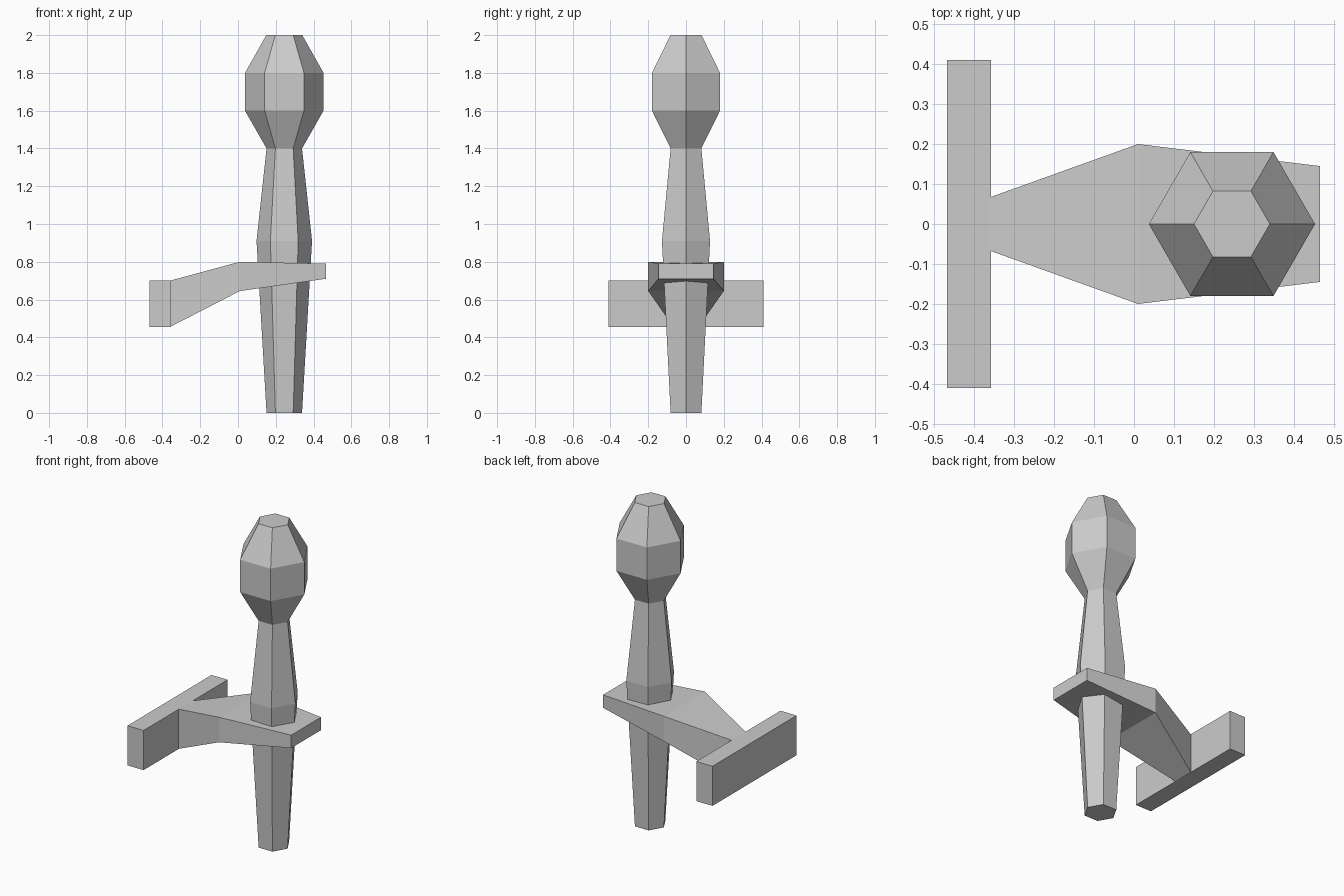
import bpy
import bmesh
from math import cos, sin, tau

cube = bpy.data.objects.get("Cube")
if cube:
    bpy.data.objects.remove(cube, do_unlink=True)

grey = bpy.data.materials.new("plain_grey")
grey.use_nodes = True
colour = (0.6, 0.6, 0.6, 1)
grey.diffuse_color = colour
grey.node_tree.nodes["Principled BSDF"].inputs["Base Color"].default_value = colour


def loft(name, rings):
    """Skin a list of equal-length point rings and cap both ends."""
    bm = bmesh.new()
    loops = [[bm.verts.new(p) for p in ring] for ring in rings]
    n = len(loops[0])
    for a, b in zip(loops, loops[1:]):
        for i in range(n):
            j = (i + 1) % n
            bm.faces.new((a[i], a[j], b[j], b[i]))
    bm.faces.new(loops[0])
    bm.faces.new(loops[-1])
    bmesh.ops.recalc_face_normals(bm, faces=bm.faces)
    mesh = bpy.data.meshes.new(name)
    bm.to_mesh(mesh)
    bm.free()
    mesh.materials.append(grey)
    obj = bpy.data.objects.new(name, mesh)
    bpy.context.collection.objects.link(obj)
    return obj


def hexagon(radius, z, centre_x=0.245):
    return [(centre_x + radius * cos(tau * i / 6), radius * sin(tau * i / 6), z)
            for i in range(6)]


def section(x, half_width, bottom, top):
    return [(x, -half_width, bottom), (x, half_width, bottom),
            (x, half_width, top), (x, -half_width, top)]


# Six-sided pin: tapered shaft, neck and bulbous grip
loft("tapered_pin", [hexagon(r, z) for r, z in (
    (0.094, 0), (0.147, 0.91), (0.094, 1.4),
    (0.208, 1.6), (0.208, 1.8), (0.095, 2.0))])

# Bent plate that narrows towards the crossbar
loft("bracket_plate", [
    section(-0.36, 0.067, 0.455, 0.70),
    section(0.01, 0.20, 0.645, 0.80),
    section(0.465, 0.145, 0.71, 0.79)])

# Crossbar at the narrow end
loft("crossbar", [
    section(-0.468, 0.41, 0.455, 0.70),
    section(-0.358, 0.41, 0.455, 0.70)])
